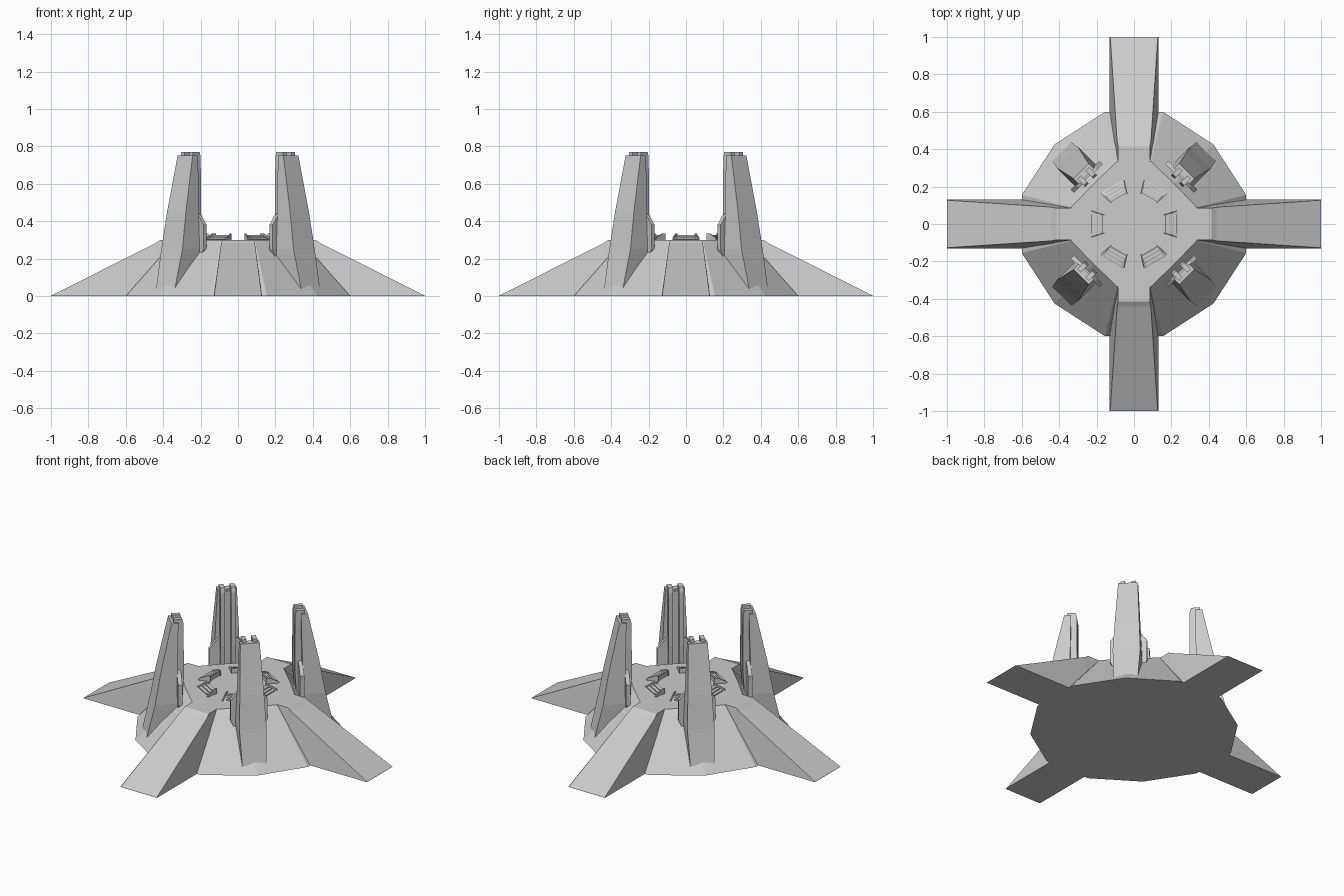
import bpy, bmesh
from math import radians, tan
from mathutils import Matrix

cube = bpy.data.objects.get("Cube")
if cube:
    bpy.data.objects.remove(cube)

stone = bpy.data.materials.new("light_grey")
stone.use_nodes = True
GREY = (0.6, 0.6, 0.6, 1)
stone.diffuse_color = GREY
stone.node_tree.nodes["Principled BSDF"].inputs["Base Color"].default_value = GREY


def loft(name, rings, angle=0):
    """Join equal-length rings of points, cap both ends, turn about z."""
    bm = bmesh.new()
    loops = [[bm.verts.new(p) for p in ring] for ring in rings]
    for a, b in zip(loops, loops[1:]):
        for i in range(len(a)):
            j = (i + 1) % len(a)
            bm.faces.new((a[i], a[j], b[j], b[i]))
    bm.faces.new(loops[0])
    bm.faces.new(loops[-1])
    bmesh.ops.recalc_face_normals(bm, faces=bm.faces)
    bmesh.ops.rotate(bm, verts=bm.verts, matrix=Matrix.Rotation(radians(angle), 3, 'Z'))
    mesh = bpy.data.meshes.new(name)
    bm.to_mesh(mesh)
    bm.free()
    mesh.materials.append(stone)
    obj = bpy.data.objects.new(name, mesh)
    bpy.context.collection.objects.link(obj)
    return obj


def slab_x(profile, y0, y1):
    """Rings for an (x, z) profile drawn across y."""
    return [[(x, y, z) for x, z in profile] for y in (y0, y1)]


def slab_y(profile, x0, x1):
    """Rings for a (y, z) profile drawn across x."""
    return [[(x, y, z) for y, z in profile] for x in (x0, x1)]


def four_way(near, mid, z):
    """Twelve-sided outline with fourfold symmetry."""
    quarter = [(near[0], near[1]), (near[0], -near[1])]
    points = []
    for turn in range(4):
        rot = Matrix.Rotation(radians(90 * turn), 2)
        for p in ((near[0], -near[1]), (near[0], near[1]), (mid, mid)):
            x, y = p
            for _ in range(turn):
                x, y = -y, x
            points.append((x, y, z))
    return points


# Sloped central base
loft("base", [four_way((0.6, 0.155), 0.425, 0), four_way((0.335, 0.09), 0.215, 0.3)])

# Four long ramps with tapered sides
for i, side in enumerate(("left", "back", "right", "front")):
    def section(x, low, high, z):
        return [(x, -low, 0), (x, low, 0), (x, high, z), (x, -high, z)]
    loft(side + "_ramp", [
        section(0.1, 0.13, 0.085, 0.3), section(0.415, 0.13, 0.085, 0.3),
        section(0.44, 0.13, 0.09, 0.283), section(1.0, 0.13, 0.127, 0.001)], 90 * i)

# Four diagonal towers
# Each level: height, inner radius, outer radius, half width
LEVELS = [(0.02, 0.37, 0.553, 0.07), (0.25, 0.37, 0.5, 0.08),
          (0.45, 0.365, 0.465, 0.071), (0.75, 0.36, 0.4, 0.057)]
RAIL = [(0.335, 0.24), (0.39, 0.2), (0.385, 0.77), (0.335, 0.77), (0.327, 0.74), (0.325, 0.4)]
FIN = [(0.04, 0.2), (0.085, 0.2), (0.108, 0.25), (0.108, 0.38), (0.07, 0.43), (0.04, 0.45)]

for i, side in enumerate(("back_left", "back_right", "front_right", "front_left")):
    angle = 45 + 90 * i
    loft(side + "_tower", [[(a, -w, z), (b, -w, z), (b, w, z), (a, w, z)]
                           for z, a, b, w in LEVELS], angle)
    loft(side + "_tower_spine",
         slab_x([(0.35, 0.2), (0.39, 0.2), (0.38, 0.74), (0.35, 0.74)], -0.03, 0.03), angle)
    for s in (-1, 1):
        loft(side + "_tower_rail", slab_x(RAIL, s * 0.018, s * 0.045), angle)
        loft(side + "_tower_fin", slab_y([(s * y, z) for y, z in FIN], 0.345, 0.37), angle)

# Ring of six sloped vents with thin cheeks
for i in range(6):
    angle = 60 * i

    def arc(r, z):
        half = r * tan(radians(16))
        return [(r, -half, z), (r, half, z)]
    top, foot = arc(0.165, 0.326), arc(0.235, 0.302)
    loft("vent", [arc(0.165, 0.29) + foot[::-1], top + foot[::-1]], angle)
    cheek = [(0.165, 0.29), (0.24, 0.29), (0.235, 0.312), (0.185, 0.335), (0.165, 0.335)]
    for s in (-1, 1):
        loft("vent_cheek", slab_x(cheek, -0.003, 0.003), angle + s * 17)
    for r in (0.18, 0.2, 0.22):
        z = 0.326 - (r - 0.165) * 0.34
        loft("vent_louver", slab_x([(r - 0.006, z - 0.01), (r + 0.006, z - 0.01),
                                    (r + 0.006, z + 0.005), (r - 0.006, z + 0.005)],
                                   -0.05, 0.05), angle)
